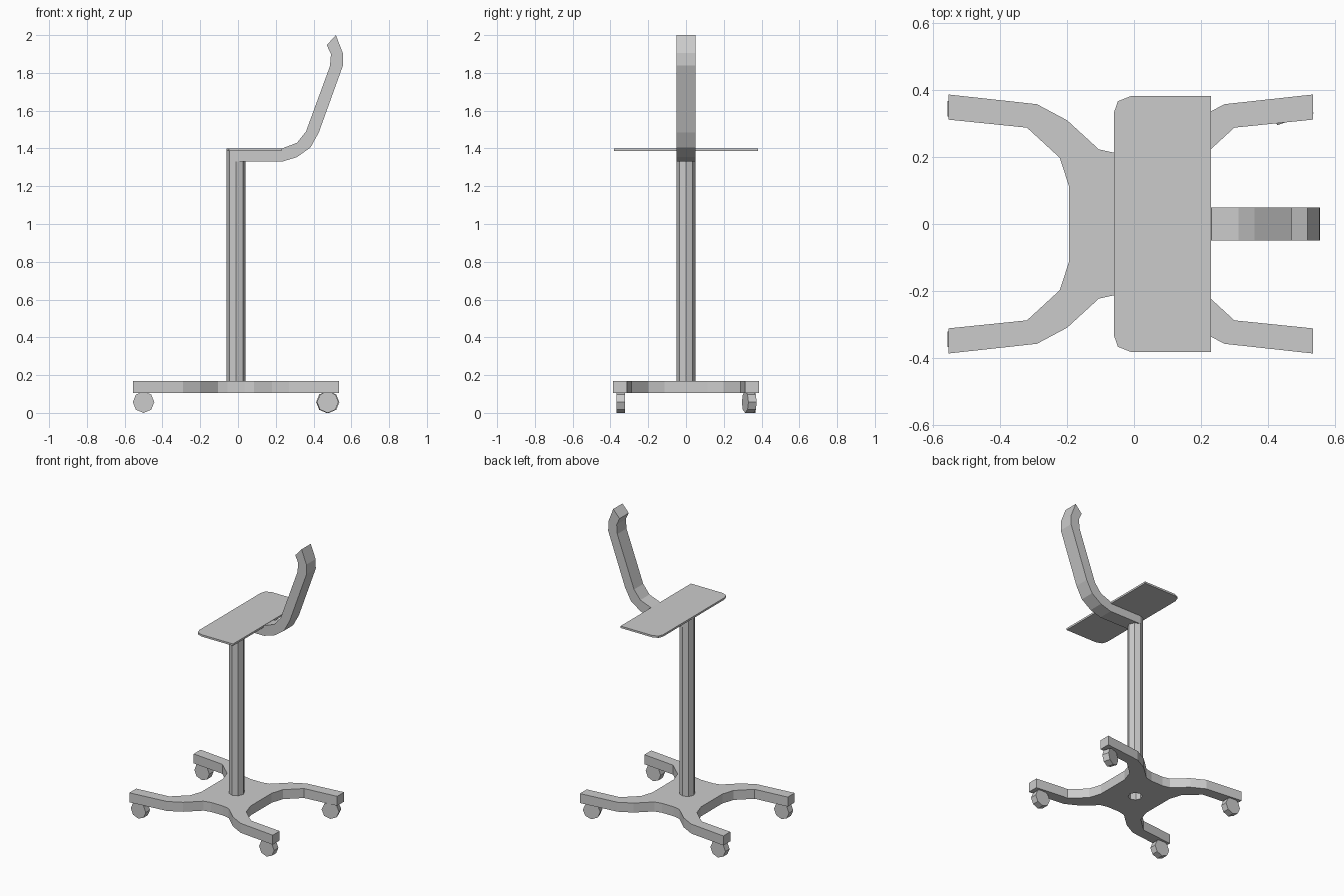
import bpy, bmesh
from math import pi, radians
from mathutils import Matrix, Vector

if "Cube" in bpy.data.objects:
    bpy.data.objects.remove(bpy.data.objects["Cube"])


def new_object(name, bm):
    bmesh.ops.recalc_face_normals(bm, faces=bm.faces)
    me = bpy.data.meshes.new(name)
    bm.to_mesh(me)
    bm.free()
    ob = bpy.data.objects.new(name, me)
    bpy.context.collection.objects.link(ob)
    return ob


def extrude(name, points, offset):
    """Extrude a closed polygon of 3D points along offset."""
    bm = bmesh.new()
    face = bm.faces.new([bm.verts.new(p) for p in points])
    res = bmesh.ops.extrude_face_region(bm, geom=[face], use_keep_orig=True)
    verts = [g for g in res["geom"] if isinstance(g, bmesh.types.BMVert)]
    bmesh.ops.translate(bm, verts=verts, vec=Vector(offset))
    return new_object(name, bm)


def cylinder(name, sides, radius, depth, matrix, caps=True):
    bm = bmesh.new()
    bmesh.ops.create_cone(bm, cap_ends=caps, segments=sides, radius1=radius,
                          radius2=radius, depth=depth, matrix=matrix)
    return new_object(name, bm)


CX = -0.01  # column axis

# Four-legged base: one quarter outline mirrored around the column axis
quarter = [(0.185, 0.115), (0.212, 0.198), (0.31, 0.288), (0.545, 0.312),
           (0.545, 0.387), (0.28, 0.358), (0.19, 0.31), (0.095, 0.223),
           (0.045, 0.212)]
half = quarter + [(-x, y) for x, y in reversed(quarter)]
outline = half + [(x, -y) for x, y in reversed(half)]
base = extrude("base", [(CX + x, y, 0.105) for x, y in outline], (0, 0, 0.065))

# Hole under the hollow column
cutter = cylinder("base_hole_cutter", 8, 0.045, 0.3,
                  Matrix.Translation((CX, 0, 0.135)))
cutter.hide_render = True
cutter.hide_set(True)
mod = base.modifiers.new("hole", 'BOOLEAN')
mod.operation = 'DIFFERENCE'
mod.solver = 'EXACT'
mod.object = cutter

# Column, an open octagonal tube
bottom, top = 0.168, 1.388
cylinder("column", 8, 0.05, top - bottom,
         Matrix.Translation((CX, 0, (bottom + top) / 2)), caps=False)

# Tray with rounded left corners
edge = [(0.23, 0.382), (-0.01, 0.382), (-0.048, 0.367), (-0.06, 0.333)]
tray = edge + [(x, -y) for x, y in reversed(edge)]
extrude("tray", [(x, y, 1.387) for x, y in tray], (0, 0, 0.013))

# Bent arm rising behind the tray
side = [(CX, 1.33), (0.233, 1.33), (0.312, 1.354), (0.384, 1.405),
        (0.428, 1.485), (0.556, 1.84), (0.555, 1.905), (0.518, 2.0),
        (0.47, 1.947), (0.492, 1.90), (0.487, 1.836), (0.36, 1.49),
        (0.312, 1.43), (0.231, 1.399), (0.229, 1.388), (CX, 1.388)]
extrude("arm", [(x, -0.05, z) for x, z in side], (0, 0.1, 0))

# Castor wheels, one of them swivelled
for name, x, y, yaw in [("front_left", -0.50, -0.345, 0),
                        ("front_right", 0.475, -0.345, 0),
                        ("back_left", -0.50, 0.345, 0),
                        ("back_right", 0.475, 0.335, 18)]:
    m = (Matrix.Translation((x, y, 0.057)) @ Matrix.Rotation(radians(yaw), 4, 'Z')
         @ Matrix.Rotation(pi / 2, 4, 'X') @ Matrix.Rotation(pi / 2, 4, 'Z'))
    cylinder(name + "_wheel", 8, 0.057, 0.046, m)
